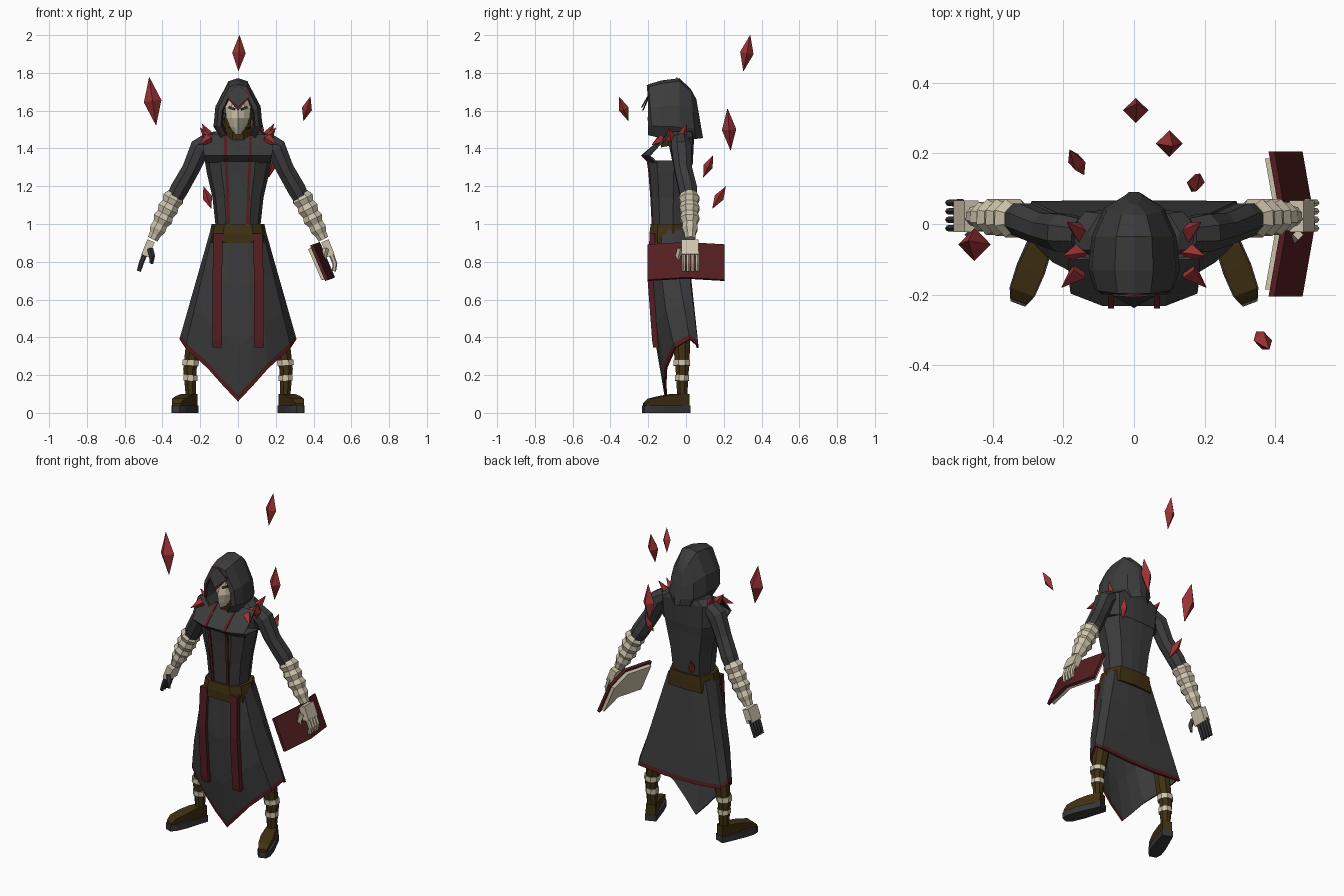
import bpy, bmesh, math
from mathutils import Vector, Matrix


def material(name, rgb):
    m = bpy.data.materials.new(name)
    m.diffuse_color = (*rgb, 1)
    return m


ROBE = material("charcoal cloth", (0.045, 0.045, 0.046))
TRIM = material("dark red trim", (0.09, 0.013, 0.015))
CRYSTAL = material("red crystal", (0.33, 0.032, 0.036))
CREAM = material("cream wrap", (0.62, 0.55, 0.41))
BROWN = material("brown leather", (0.052, 0.030, 0.006))
DARK = material("dark grey", (0.038, 0.038, 0.043))


def make(name, bm, mats, thick=0):
    bmesh.ops.recalc_face_normals(bm, faces=bm.faces)
    me = bpy.data.meshes.new(name)
    bm.to_mesh(me)
    bm.free()
    for m in mats:
        me.materials.append(m)
    ob = bpy.data.objects.new(name, me)
    bpy.context.collection.objects.link(ob)
    if thick:
        mod = ob.modifiers.new("thickness", 'SOLIDIFY')
        mod.thickness = thick
        mod.material_offset = -1  # lining takes the cloth colour
    return ob


def loft(name, rings, *mats, closed=True, caps=True, rows=None, thick=0):
    """Skin a list of equal-length point rings; rows gives a material per band."""
    bm = bmesh.new()
    vs = [[bm.verts.new(p) for p in r] for r in rings]
    n = len(rings[0])
    for i in range(len(vs) - 1):
        for j in range(n if closed else n - 1):
            k = (j + 1) % n
            f = bm.faces.new((vs[i][j], vs[i][k], vs[i + 1][k], vs[i + 1][j]))
            f.material_index = rows[i] if rows else 0
    if caps:
        bm.faces.new(vs[0])
        bm.faces.new(vs[-1])
    return make(name, bm, mats, thick)


def tube(name, pts, radii, mat, sides=8, flat=1.0):
    pts = [Vector(p) for p in pts]
    rings = []
    for i, p in enumerate(pts):
        d = (pts[min(i + 1, len(pts) - 1)] - pts[max(i - 1, 0)]).normalized()
        v = d.cross(Vector((0, 1, 0))).normalized()
        u = v.cross(d)
        a = [2 * math.pi * (k + (0.5 if sides > 4 else 0)) / sides for k in range(sides)]
        rings.append([p + radii[i] * (u * math.cos(t) * flat + v * math.sin(t)) for t in a])
    return loft(name, rings, mat)


def box(name, centre, size, mat, ry=0.0, rz=0.0):
    bm = bmesh.new()
    bmesh.ops.create_cube(bm, size=1)
    bm.transform(Matrix.Translation(centre) @ Matrix.Rotation(rz, 4, 'Z')
                 @ Matrix.Rotation(ry, 4, 'Y') @ Matrix.Diagonal((*size, 1)))
    return make(name, bm, [mat])


def body_ring(z, w, yf, yb):
    d = yb - yf
    half = [(0.52 * w, yf), (0.88 * w, yf + 0.2 * d), (w, yf + 0.6 * d), (0.75 * w, yb), (0.2 * w, yb + 0.008)]
    return [(x, y, z) for x, y in half] + [(-x, y, z) for x, y in reversed(half)]


# Torso, shoulders, overhanging chest plate and belt
levels = [(0.93, 0.12, -0.175, 0.0), (1.0, 0.12, -0.175, 0.0), (1.14, 0.135, -0.182, 0.01),
          (1.27, 0.165, -0.192, 0.02), (1.335, 0.176, -0.2, 0.028)]
loft("torso", [body_ring(*l) for l in levels], ROBE)
loft("shoulders", [body_ring(1.32, 0.175, -0.07, 0.028), body_ring(1.46, 0.185, -0.10, 0.035),
                   body_ring(1.49, 0.13, -0.10, 0.03)], ROBE)
plate = [(1.325, -0.192, 0.172, 0.03), (1.362, -0.232, 0.18, 0.035), (1.42, -0.168, 0.186, 0.02), (1.475, -0.10, 0.185, 0.0)]
loft("chest_plate", [[(-w, y + k, z), (-0.09, y, z), (0.09, y, z), (w, y + k, z)] for z, y, w, k in plate],
     ROBE, closed=False, caps=False, thick=0.01)
loft("belt", [body_ring(0.90, 0.155, -0.192, 0.012), body_ring(0.95, 0.15, -0.193, 0.012),
              body_ring(1.0, 0.14, -0.187, 0.01)], BROWN)

# Skirt: waist outline to pointed hem outline, last band is the red hem
waist = [(0, -0.185), (0.05, -0.185), (0.09, -0.175), (0.13, -0.13), (0.145, -0.08), (0.13, -0.01), (0.05, 0), (0, 0)]
hem = [(0, -0.108, 0.06), (0.08, -0.115, 0.145), (0.16, -0.11, 0.235), (0.28, -0.06, 0.345),
       (0.31, 0.02, 0.39), (0.29, 0.065, 0.36), (0.1, 0.067, 0.345), (0, 0.067, 0.345)]
rings = []
for t in (0, 0.35, 0.68, 0.96, 1):
    half = []
    for (wx, wy), (hx, hy, hz) in zip(waist, hem):
        bulge = -0.03 * math.sin(math.pi * t) if wy < -0.1 else 0
        half.append((wx + (hx - wx) * t, wy + (hy - wy) * t + bulge, 0.97 + (hz - 0.97) * t))
    rings.append(half + [(-x, y, z) for x, y, z in half[-2:0:-1]])
loft("skirt", rings, ROBE, TRIM, caps=False, rows=[0, 0, 0, 1], thick=0.012)


def strip(name, path, w, t):
    loft(name, [[(x - w, y - t, z), (x + w, y - t, z), (x + w, y + t, z), (x - w, y + t, z)]
                for x, y, z in path], TRIM)


for s, side in ((-1, "right"), (1, "left")):
    # Hanging straps and chest piping
    strip(side + "_strap", [(s * 0.105, -0.178, 0.95), (s * 0.11, -0.188, 0.7), (s * 0.11, -0.164, 0.38),
                            (s * 0.11, -0.158, 0.345)], 0.025, 0.015)
    strip(side + "_piping", [(s * x, y - 0.002, z) for x, y, z in
                             ((0.05, -0.175, 1.0), (0.055, -0.182, 1.14), (0.06, -0.192, 1.27), (0.063, -0.2, 1.33),
                              (0.065, -0.232, 1.362), (0.068, -0.1, 1.475))], 0.008, 0.005)

    # Sleeve, wrapped forearm
    tube(side + "_sleeve", [(s * 0.15, -0.03, 1.44), (s * 0.20, -0.025, 1.405), (s * 0.25, -0.015, 1.29),
                            (s * 0.31, 0.01, 1.185), (s * 0.345, 0.018, 1.12)],
         [0.05, 0.058, 0.05, 0.052, 0.045], ROBE)
    a, b = Vector((s * 0.33, 0.016, 1.16)), Vector((s * 0.452, 0.022, 0.92))
    tube(side + "_forearm", [a.lerp(b, i / 9) for i in range(10)],
         [0.045, 0.062, 0.05, 0.06, 0.048, 0.058, 0.042, 0.047, 0.034, 0.03], CREAM, 8, 0.95)
    # Hand
    box(side + "_palm", (s * 0.476, 0.022, 0.872), (0.042, 0.09, 0.085), CREAM, ry=-s * 0.38)
    finger = CREAM if s > 0 else DARK
    for i in range(4):
        y = -0.012 + i * 0.024
        tube(side + "_finger", [(s * 0.49, y, 0.85), (s * 0.513, y, 0.79), (s * (0.525 if s < 0 else 0.508), y, 0.75)],
             [0.014, 0.013, 0.011], finger, 6, 0.85)
    tube(side + "_thumb", [(s * 0.465, -0.03, 0.87), (s * 0.455, -0.04, 0.83), (s * 0.458, -0.035, 0.79)],
         [0.016, 0.016, 0.009], finger, 4)

    # Leg with wraps, boot and sole
    tube(side + "_leg", [(s * 0.222, -0.02, 0.42), (s * 0.237, -0.022, 0.33), (s * 0.255, -0.02, 0.23),
                         (s * 0.25, -0.02, 0.08)], [0.045, 0.046, 0.038, 0.028], BROWN)
    for z, r in ((0.265, 0.047), (0.185, 0.04)):
        tube(side + "_leg_wrap", [(s * 0.252, -0.022, z - 0.015), (s * 0.25, -0.022, z + 0.015)], [r, r], CREAM)
    turn = Matrix.Translation((s * 0.25, -0.015, 0)) @ Matrix.Rotation(s * 0.36, 4, 'Z')
    upper = [(0.025, 0.028, 0.03), (0.025, 0.1, 0.028), (-0.06, 0.1, 0.032), (-0.12, 0.09, 0.038),
             (-0.19, 0.075, 0.034), (-0.218, 0.05, 0.025), (-0.218, 0.028, 0.025)]
    loft(side + "_boot", [[turn @ Vector((k * w, y, z)) for y, z, w in upper] for k in (-1, 1)], BROWN)
    outline = [(-0.033, 0.029), (0.033, 0.029), (0.042, -0.12), (0.038, -0.19), (0.022, -0.226),
               (-0.022, -0.226), (-0.038, -0.19), (-0.042, -0.12)]
    loft(side + "_sole", [[turn @ Vector((x, y, z)) for x, y in outline] for z in (0, 0.038)], DARK)

    # Shoulder spikes
    for base, tip in (((0.15, -0.025, 1.46), (0.19, 0.005, 1.53)), ((0.155, -0.08, 1.45), (0.2, -0.09, 1.51)),
                      ((0.155, -0.13, 1.45), (0.205, -0.18, 1.42))):
        tube(side + "_spike", [(s * base[0], *base[1:]), (s * tip[0], *tip[1:])], [0.03, 0.001], CRYSTAL, 4)

    # Eye
    box(side + "_eye", (s * 0.033, -0.177, 1.612), (0.036, 0.009, 0.012), DARK, ry=-s * 0.35, rz=s * 0.3)

# Hood: arches from deep inside, out round the red rim, and over to the back
arch = [(0.7, 0), (1, 0.2), (0.92, 0.55), (0.42, 0.95), (0, 1)]
arch = [(-x, f) for x, f in arch] + [(x, f) for x, f in arch[-2::-1]]
sections = [(-0.08, 0.08, 1.48, 1.70, 0), (-0.193, 0.085, 1.475, 1.70, 0), (-0.2, 0.091, 1.47, 1.71, 0),
            (-0.198, 0.112, 1.465, 1.74, 0.02), (-0.13, 0.13, 1.455, 1.76, 0), (-0.035, 0.12, 1.45, 1.772, 0),
            (0.025, 0.085, 1.45, 1.715, 0.025), (0.055, 0.022, 1.455, 1.66, 0.035)]
loft("hood", [[(x * w, y + k * (1 - f), zb + f * (zt - zb)) for x, f in arch] for y, w, zb, zt, k in sections],
     ROBE, TRIM, closed=False, rows=[0, 1, 0, 0, 0, 0, 0])


def peak(name, mat, w, low, back):
    pts = [(-w, -0.2, 1.68), (0, -0.235, low), (w, -0.2, 1.68), (0, -0.205, 1.735)]
    loft(name, [[(x, y + d, z) for x, y, z in pts] for d in (back, back + 0.008)], mat)


peak("hood_peak_trim", TRIM, 0.068, 1.60, 0.002)
peak("hood_peak", ROBE, 0.06, 1.618, -0.003)

# Head, neck and mask
bm = bmesh.new()
bmesh.ops.create_icosphere(bm, subdivisions=1, radius=1)
bm.transform(Matrix.Translation((0, -0.085, 1.56)) @ Matrix.Diagonal((0.088, 0.085, 0.11, 1)))
make("head_scarf", bm, [BROWN])
tube("neck", [(0, -0.06, 1.42), (0, -0.08, 1.52)], [0.08, 0.07], BROWN)
loft("face_mask", [[(-w, -0.11, z), (-w, -0.14, z), (-0.5 * w, -0.17, z), (0, yn, z), (0.5 * w, -0.17, z),
                    (w, -0.14, z), (w, -0.11, z)]
                   for z, w, yn in ((1.68, 0.05, -0.172), (1.62, 0.068, -0.178), (1.56, 0.062, -0.205),
                                    (1.51, 0.038, -0.195), (1.475, 0.016, -0.18))], CREAM)


# Open book: each half is a slanted slab running from spine to fore edge
def slab(name, mat, shift, thick, y_end, trim):
    n = Vector((0.91, 0, 0.41))
    rings = []
    for y in (-y_end, 0, y_end):
        k = 1 - abs(y) / 0.2
        top = Vector((0.375 + 0.035 * k, y, 0.882 + 0.012 * k))
        low = Vector((0.455 + 0.035 * k, y, 0.695 + 0.012 * k))
        top, low = top.lerp(low, trim), low.lerp(top, trim)
        rings.append([top + n * shift, low + n * shift, low + n * (shift + thick), top + n * (shift + thick)])
    loft(name, rings, mat)


slab("book_cover", TRIM, 0.008, 0.018, 0.205, 0)
slab("book_pages", CREAM, -0.012, 0.022, 0.185, 0.06)

# Floating crystals: centre, half axis, radius
for c, axis, r in (((0.005, 0.322, 1.905), (0.003, 0.018, 0.095), 0.036),
                   ((-0.452, -0.058, 1.65), (-0.018, 0.01, 0.127), 0.047),
                   ((0.365, -0.33, 1.61), (0.018, -0.025, 0.064), 0.027),
                   ((0.10, 0.228, 1.5), (0.01, -0.008, 0.11), 0.038),
                   ((0.175, 0.117, 1.305), (0.012, 0.025, 0.058), 0.026),
                   ((-0.162, 0.175, 1.14), (-0.02, 0.035, 0.058), 0.026)):
    c, axis = Vector(c), Vector(axis)
    tube("floating_crystal", [c - axis, c, c + axis], [0.001, r, 0.001], CRYSTAL, 4)
